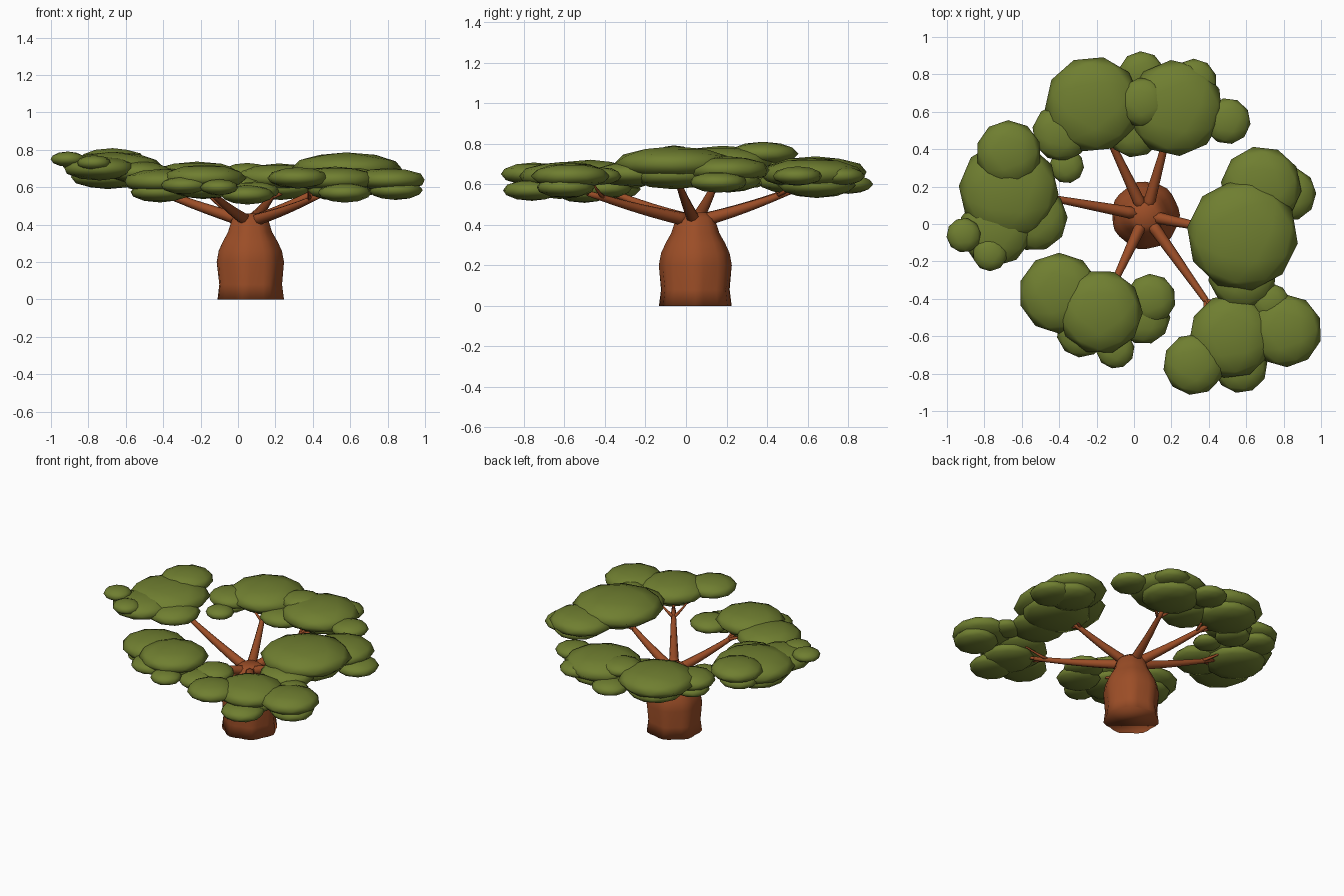
import bpy, bmesh, math, random
from mathutils import Matrix, Vector

if "Cube" in bpy.data.objects:
    bpy.data.objects.remove(bpy.data.objects["Cube"])

random.seed(4)
UP = Vector((0, 0, 1))


def material(name, color):
    m = bpy.data.materials.new(name)
    m.diffuse_color = color
    m.use_nodes = True
    m.node_tree.nodes["Principled BSDF"].inputs["Base Color"].default_value = m.diffuse_color
    return m


bark = material("bark", (0.33, 0.075, 0.02, 1))
leaf = material("leaf", (0.16, 0.21, 0.03, 1))


def finish(name, bm, mat):
    bmesh.ops.recalc_face_normals(bm, faces=bm.faces)
    for f in bm.faces:
        f.smooth = True
    me = bpy.data.meshes.new(name)
    bm.to_mesh(me)
    bm.free()
    me.materials.append(mat)
    bpy.context.collection.objects.link(bpy.data.objects.new(name, me))


def skin_rings(bm, rings):
    for a, b in zip(rings, rings[1:]):
        for i in range(len(a)):
            j = (i + 1) % len(a)
            bm.faces.new((a[i], a[j], b[j], b[i]))
    bm.faces.new(rings[0][::-1])
    bm.faces.new(rings[-1])


# Swollen trunk with gently lobed sides
axis = Vector((.062, .046, 0))
profile = [(0, .176), (.08, .166), (.20, .180), (.26, .169), (.31, .146),
           (.36, .118), (.43, .096), (.46, .06)]
bm = bmesh.new()
rings = []
for z, r in profile:
    ring = []
    for i in range(28):
        a = math.tau * i / 28
        k = r * (1 + (.045 if z < .1 else .022) * math.cos(7 * a))
        ring.append(bm.verts.new(axis + Vector((k * math.cos(a), k * math.sin(a), z))))
    rings.append(ring)
skin_rings(bm, rings)
finish("trunk", bm, bark)


# Tapered limb from a to b, bowed downwards by sag
def limb(bm, a, b, r0, r1, sag, sides=8, steps=8):
    d = (b - a).normalized()
    u = d.cross(UP).normalized()
    v = u.cross(d)
    rings = []
    for s in range(steps + 1):
        t = s / steps
        q = a.lerp(b, t) - UP * sag * math.sin(math.pi * t)
        r = r0 + (r1 - r0) * t
        rings.append([bm.verts.new(q + r * (u * math.cos(math.tau * k / sides)
                                            + v * math.sin(math.tau * k / sides)))
                      for k in range(sides)])
    skin_rings(bm, rings)


def blob(bm, x, y, z, r):
    spin = Matrix.Rotation(random.uniform(0, math.tau), 4, 'Z')
    m = Matrix.Translation((x, y, z)) @ Matrix.Diagonal((r, r, .02 + .22 * r, 1)) @ spin
    bmesh.ops.create_icosphere(bm, subdivisions=2, radius=1.03, matrix=m)


# Flattened leaf clumps: x, y, z, radius. The first of each is carried by a branch
clumps = {
    "left": [(-.67, .18, .71, .26), (-.67, .38, .75, .17), (-.74, -.03, .70, .19),
             (-.53, .03, .68, .17), (-.91, -.06, .75, .09), (-.77, -.16, .73, .09)],
    "back_left": [(-.22, .64, .66, .25), (-.39, .49, .65, .15), (-.36, .31, .62, .09),
                  (.0, .51, .61, .15)],
    "back_right": [(.22, .62, .65, .25), (.05, .65, .68, .13), (.50, .55, .64, .12),
                   (.04, .80, .60, .12), (.32, .76, .64, .12)],
    "right": [(.58, -.06, .70, .29), (.68, .20, .67, .21), (.83, .16, .61, .14),
              (.58, -.27, .65, .18)],
    "front_right": [(.52, -.60, .64, .22), (.81, -.57, .64, .19), (.32, -.75, .65, .16),
                    (.57, -.76, .57, .14), (.73, -.42, .64, .10)],
    "front_left": [(-.18, -.47, .65, .22), (-.40, -.37, .63, .21), (.09, -.40, .58, .13),
                   (-.10, -.67, .60, .10), (-.28, -.58, .61, .13), (.05, -.50, .56, .14)],
}
for name, blobs in clumps.items():
    bm = bmesh.new()
    for b in blobs:
        blob(bm, *b)
    # Lower layer tucked under the two largest clumps
    for x, y, z, r in blobs[:2]:
        blob(bm, x * 1.04, y * 1.04, z - .055, r * .75)
    finish(name + "_foliage", bm, leaf)

    # Branch from the trunk top, forking into three twigs under the foliage
    target = Vector(blobs[0][:3])
    out = target - axis
    out.z = 0
    flat = out.normalized()
    start = axis + flat * .03 + UP * .42
    end = axis + out * .82 + UP * (target.z - .085)
    bm = bmesh.new()
    limb(bm, start, end, .034, .014, .008)
    for turn in (-38, 0, 38):
        d = Matrix.Rotation(math.radians(turn), 3, 'Z') @ flat
        s = start.lerp(end, .97 if turn == 0 else .85)
        limb(bm, s, s + d * .16 + UP * .06, .012, .005, .004, 6, 3)
    finish(name + "_branch", bm, bark)
